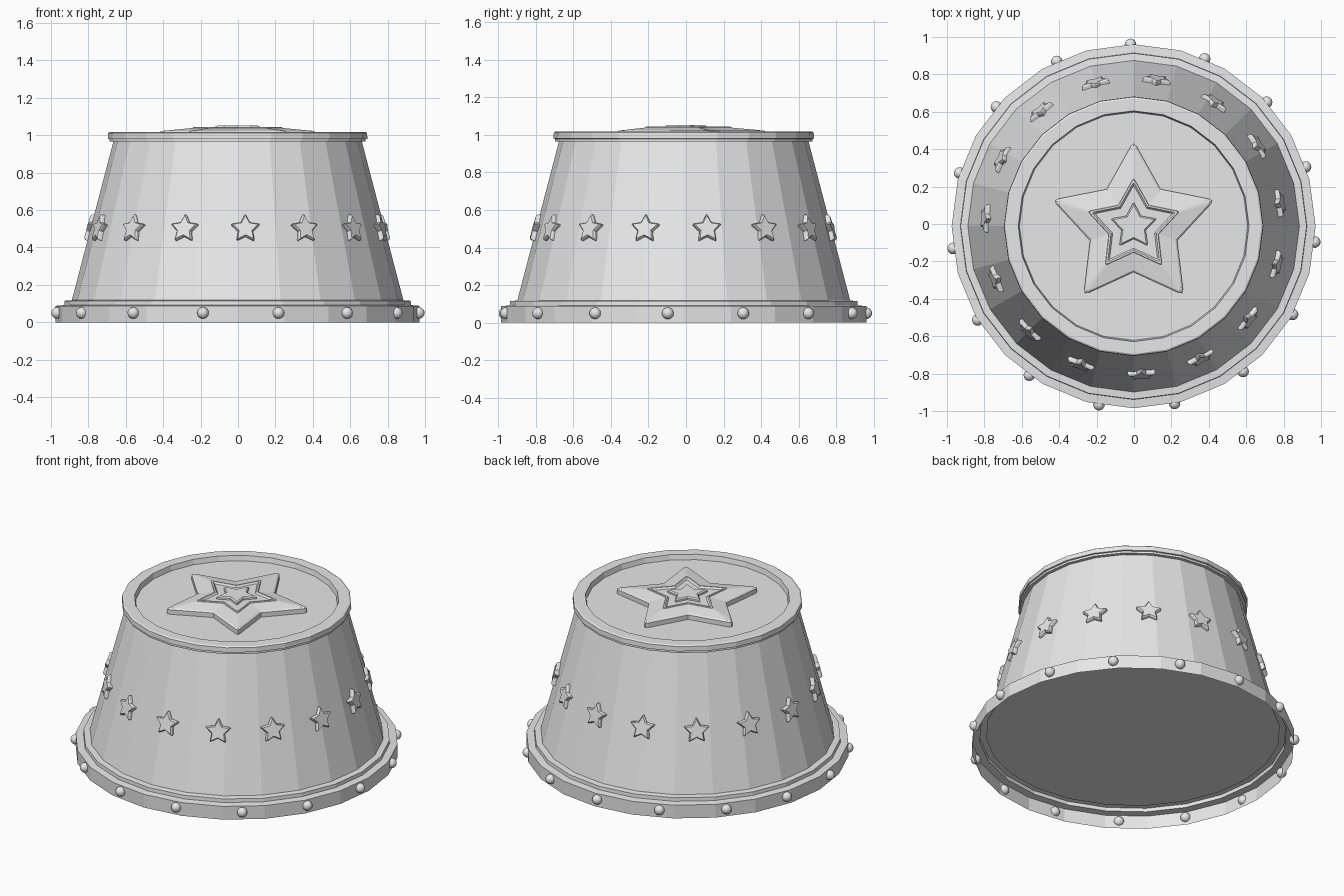
import bpy, bmesh, math
from mathutils import Matrix, Vector

cube = bpy.data.objects.get("Cube")
if cube:
    bpy.data.objects.remove(cube, do_unlink=True)

SIDES = 24
REPEATS = 15
CENTRE = Vector((-0.002, -0.012, 0))

grey = bpy.data.materials.new("light grey")
grey.use_nodes = True
grey.diffuse_color = (0.8, 0.8, 0.8, 1)
grey.node_tree.nodes["Principled BSDF"].inputs["Base Color"].default_value = (0.8, 0.8, 0.8, 1)


def finish(bm, name, matrix=None, smooth=False, solid=True):
    if solid:
        bmesh.ops.recalc_face_normals(bm, faces=bm.faces[:])
    mesh = bpy.data.meshes.new(name)
    bm.to_mesh(mesh)
    bm.free()
    mesh.materials.append(grey)
    obj = bpy.data.objects.new(name, mesh)
    bpy.context.collection.objects.link(obj)
    obj.matrix_world = Matrix.Translation(CENTRE) @ (matrix or Matrix())
    if smooth:
        bpy.ops.object.select_all(action='DESELECT')
        obj.select_set(True)
        bpy.context.view_layer.objects.active = obj
        bpy.ops.object.shade_smooth_by_angle(angle=math.radians(30))
    return obj


def loft(bm, rings, cap_start=True, cap_end=True):
    """Bridge rings of points with quads and cap the ends."""
    loops = [[bm.verts.new(p) for p in ring] for ring in rings]
    for a, b in zip(loops, loops[1:]):
        n = len(a)
        for i in range(n):
            j = (i + 1) % n
            bm.faces.new((a[i], a[j], b[j], b[i]))
    if cap_start:
        bm.faces.new(loops[0][::-1])
    if cap_end:
        bm.faces.new(loops[-1])


def circle(r, z):
    step = math.tau / SIDES
    return [(r * math.cos(i * step), r * math.sin(i * step), z) for i in range(SIDES)]


def turned(name, profile, **caps):
    bm = bmesh.new()
    loft(bm, [circle(r, z) for r, z in profile], **caps)
    return finish(bm, name, solid=not caps)


def star_outline(outer, inner, blunt):
    """Five-pointed star with rounded tips, first tip toward +y."""
    pts = []
    for k in range(5):
        a = math.radians(90) + k * math.tau / 5
        tip = Vector((math.cos(a), math.sin(a))) * outer
        notches = [Vector((math.cos(a + s), math.sin(a + s))) * inner
                   for s in (-math.pi / 5, math.pi / 5)]
        start, end = (tip.lerp(n, blunt) for n in notches)
        pts += [start, start.lerp(end, 0.5).lerp(tip, 0.5), end, notches[1]]
    return pts


def star(name, outline, layers, matrix=None, smooth=False):
    bm = bmesh.new()
    loft(bm, [[(p.x * s, p.y * s, z) for p in outline] for s, z in layers])
    return finish(bm, name, matrix, smooth)


# Open-bottomed base band with a stepped shoulder
turned("base_band", [(0.973, 0), (0.973, 0.088), (0.927, 0.092), (0.925, 0.115), (0.885, 0.118)],
       cap_start=False, cap_end=False)

# Tapered body
turned("tapered_body", [(0.888, 0.112), (0.662, 0.975)])

# Top rim with a recessed floor
turned("top_rim", [(0.655, 0.965), (0.685, 0.966), (0.685, 0.979), (0.694, 0.981),
                   (0.692, 1.012), (0.683, 1.018), (0.617, 1.018), (0.61, 0.985)])

# Stepped star on the top
star("top_star", star_outline(0.455, 0.245, 0.09),
     [(1, 0.98), (1, 1.015), (0.96, 1.023), (0.57, 1.039), (0.56, 1.045),
      (0.52, 1.045), (0.48, 1.034)])
star("centre_star", star_outline(0.13, 0.068, 0.08),
     [(1, 1.02), (1, 1.045), (0.88, 1.052)])

# Stars around the body, leaning with its slope
small_outline = star_outline(0.082, 0.042, 0.15)
lean = math.atan2(0.888 - 0.662, 0.975 - 0.112)
for i in range(REPEATS):
    turn = math.radians(-87) + i * math.tau / REPEATS
    place = (Matrix.Rotation(turn + math.pi / 2, 4, 'Z')
             @ Matrix.Translation((0, -0.785, 0.498))
             @ Matrix.Rotation(math.pi / 2 - lean, 4, 'X'))
    star(f"side_star_{i + 1}", small_outline,
         [(1, -0.015), (1, 0.012), (0.86, 0.021)], place)

# Round studs on the base band
for i in range(REPEATS):
    a = math.radians(91) + i * math.tau / REPEATS
    bm = bmesh.new()
    bmesh.ops.create_uvsphere(bm, u_segments=16, v_segments=10, radius=0.031)
    place = Matrix.Translation((0.972 * math.cos(a), 0.972 * math.sin(a), 0.05))
    finish(bm, f"base_stud_{i + 1}", place, smooth=True)
